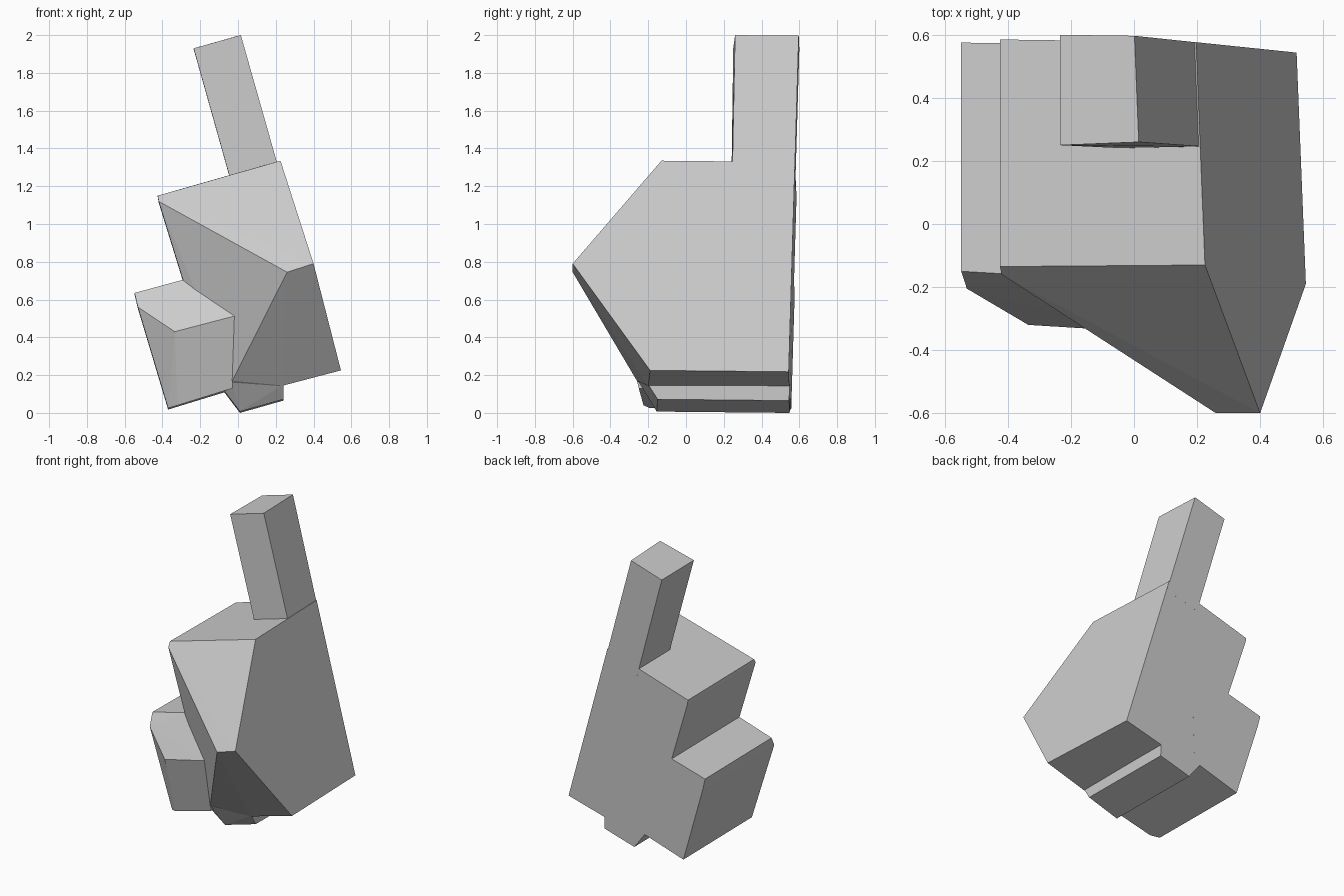
import bpy
import bmesh
import math

# Remove the default object
default_object = bpy.data.objects.get("Cube")
if default_object:
    bpy.data.objects.remove(default_object, do_unlink=True)

# Single plain grey material
grey = bpy.data.materials.new("plain_grey")
grey.use_nodes = True
grey_value = (0.6, 0.6, 0.6, 1)
grey.diffuse_color = grey_value
grey.node_tree.nodes["Principled BSDF"].inputs["Base Color"].default_value = grey_value


def project_to_back(point, lean):
    """Carry a front corner to the shared, slightly tilted back plane."""
    x, y, z = point
    back_y = 0.597 - 0.02 * x + 0.024 * (z - 2)
    depth = back_y - y
    return (x - lean * depth, back_y, z - 0.01 * depth)


def faceted_part(name, left_corners, right_corners):
    """Build a flat-faced solid from its front corners and their back copies."""
    corners = left_corners + right_corners
    corners = corners + [project_to_back(p, 0) for p in left_corners]
    corners = corners + [project_to_back(p, 0.04) for p in right_corners]

    bm = bmesh.new()
    for corner in corners:
        bm.verts.new(corner)
    hull = bmesh.ops.convex_hull(bm, input=bm.verts[:])
    unused = hull["geom_interior"] + hull["geom_unused"]
    loose = {v for v in unused if isinstance(v, bmesh.types.BMVert)}
    bmesh.ops.delete(bm, geom=list(loose), context="VERTS")
    bmesh.ops.dissolve_limit(bm, angle_limit=math.radians(2),
                             verts=bm.verts[:], edges=bm.edges[:])
    bmesh.ops.recalc_face_normals(bm, faces=bm.faces[:])

    mesh = bpy.data.meshes.new(name)
    bm.to_mesh(mesh)
    bm.free()
    mesh.materials.append(grey)
    part = bpy.data.objects.new(name, mesh)
    bpy.context.scene.collection.objects.link(part)
    return part


# Tall upright bar, sunk a little into the body
faceted_part(
    "upright_bar",
    left_corners=[(-.235, .25, 1.93), (-.03, .24, 1.2)],
    right_corners=[(.015, .26, 2), (.225, .245, 1.26)],
)

# Main body with its pointed front ridge
faceted_part(
    "main_body",
    left_corners=[
        (-.425, -.135, 1.15), (-.42, -.16, 1.12), (-.29, -.167, .7),
        (.26, -.6, .745), (-.03, -.26, .17), (-.075, -.2, .12),
    ],
    right_corners=[
        (.225, -.13, 1.335), (.4, -.6, .79),
        (.545, -.19, .225), (.24, -.2, .145),
    ],
)

# Lower side block with its sloped top and clipped front corner
faceted_part(
    "side_block",
    left_corners=[
        (-.548, -.15, .635), (-.53, -.205, .56), (-.335, -.32, .43),
        (-.32, -.225, .04), (-.37, -.19, .025),
        (-.29, -.165, .705), (-.01, -.34, .515), (-.03, -.25, .13),
    ],
    right_corners=[],
)

# Small stepped foot under the body
faceted_part(
    "lower_step",
    left_corners=[
        (-.075, -.2, .12), (-.03, -.25, .165), (.01, -.155, .007),
        (.24, -.15, .072), (.24, -.2, .15),
    ],
    right_corners=[],
)
